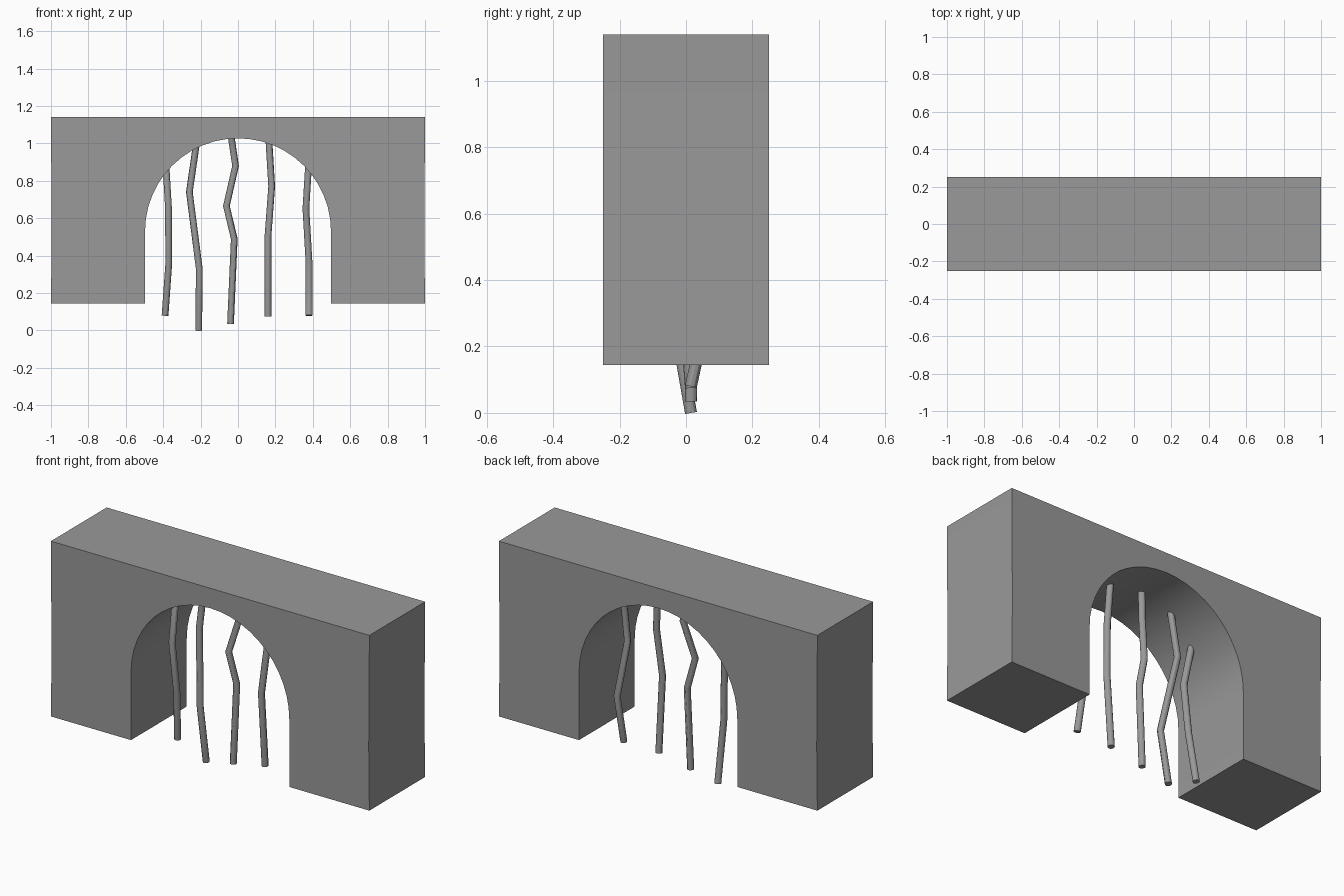
import bpy, bmesh, math

cube = bpy.data.objects.get("Cube")
if cube:
    bpy.data.objects.remove(cube)


def make_material(name, rgb):
    mat = bpy.data.materials.new(name)
    mat.use_nodes = True
    color = (*rgb, 1)
    mat.diffuse_color = color
    mat.node_tree.nodes["Principled BSDF"].inputs["Base Color"].default_value = color
    return mat


grey = make_material("stone_grey", (0.32, 0.32, 0.32))


def smooth(obj):
    bpy.ops.object.select_all(action="DESELECT")
    obj.select_set(True)
    bpy.context.view_layer.objects.active = obj
    bpy.ops.object.shade_smooth_by_angle(angle=math.radians(30))


# Arch block: outer rectangle with a round-headed opening, extruded in depth
BOTTOM, TOP, SPRING, RADIUS, DEPTH = 0.145, 1.14, 0.53, 0.497, 0.5
STEPS = 24
profile = [(-RADIUS, BOTTOM), (-1, BOTTOM), (-0.996, 0.5), (-1, TOP),
           (1, TOP), (0.996, 0.5), (1, BOTTOM), (RADIUS, BOTTOM)]
for i in range(STEPS + 1):
    a = math.pi * i / STEPS
    profile.append((RADIUS * math.cos(a), SPRING + RADIUS * math.sin(a)))

bm = bmesh.new()
face = bm.faces.new([bm.verts.new((x, -DEPTH / 2, z)) for x, z in profile])
result = bmesh.ops.extrude_face_region(bm, geom=[face], use_keep_orig=True)
moved = [v for v in result["geom"] if isinstance(v, bmesh.types.BMVert)]
bmesh.ops.translate(bm, verts=moved, vec=(0, DEPTH, 0))
bmesh.ops.recalc_face_normals(bm, faces=bm.faces)
mesh = bpy.data.meshes.new("arch_block")
bm.to_mesh(mesh)
bm.free()
arch = bpy.data.objects.new("arch_block", mesh)
bpy.context.collection.objects.link(arch)
mesh.materials.append(grey)
smooth(arch)

# Hanging vines: bent round rods from the floor end up into the arch
vines = [
    [(-.39, .015, .08), (-.37, -.02, .36), (-.372, -.06, .66), (-.385, -.01, .88)],
    [(-.21, .015, 0), (-.207, -.043, .33), (-.26, .025, .74), (-.222, .015, 1.0)],
    [(-.04, .015, .035), (-.02, .017, .49), (-.062, .005, .665),
     (-.013, .045, .88), (-.037, .015, 1.04)],
    [(.16, .015, .075), (.16, -.018, .5), (.18, .008, .77), (.165, .015, 1.02)],
    [(.38, .015, .08), (.38, .075, .36), (.363, .005, .65), (.377, .02, .88)],
]
for n, points in enumerate(vines, 1):
    name = f"hanging_vine_{n}"
    curve = bpy.data.curves.new(name, "CURVE")
    curve.dimensions = "3D"
    curve.bevel_depth = 0.018
    curve.bevel_resolution = 4
    curve.use_fill_caps = True
    spline = curve.splines.new("POLY")
    spline.points.add(len(points) - 1)
    for point, co in zip(spline.points, points):
        point.co = (*co, 1)
    curve.materials.append(grey)
    vine = bpy.data.objects.new(name, curve)
    bpy.context.collection.objects.link(vine)
    bpy.ops.object.select_all(action="DESELECT")
    vine.select_set(True)
    bpy.context.view_layer.objects.active = vine
    bpy.ops.object.convert(target="MESH")
    smooth(bpy.context.view_layer.objects.active)
